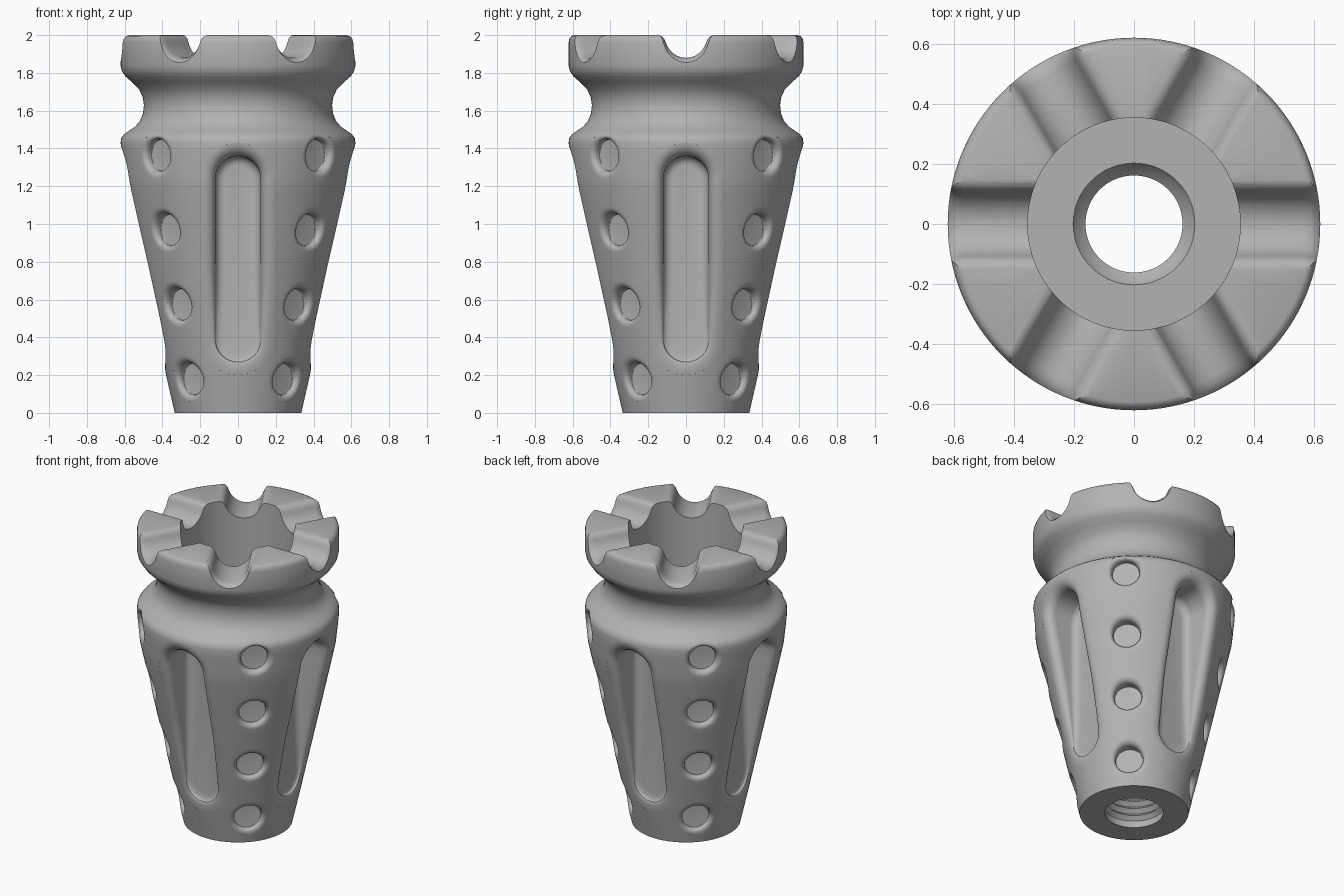
import bpy, bmesh
from math import sin, cos, pi, sqrt, radians

if "Cube" in bpy.data.objects:
    bpy.data.objects.remove(bpy.data.objects["Cube"])

grey = bpy.data.materials.new("plain_grey")
grey.use_nodes = True
grey.diffuse_color = (0.45, 0.45, 0.45, 1)
grey.node_tree.nodes["Principled BSDF"].inputs["Base Color"].default_value = grey.diffuse_color

# Tapered body (radius, height), then the waist groove and collar
TAPER = [(.335, 0), (.383, .21), (.468, .6), (.555, 1.0), (.602, 1.22), (.619, 1.38),
         (.622, 1.43), (.618, 1.455), (.603, 1.475), (.575, 1.495), (.545, 1.515)]
COLLAR = [(.518, 1.547), (.503, 1.587), (.498, 1.63), (.504, 1.67), (.522, 1.71),
          (.56, 1.75), (.595, 1.78), (.615, 1.81), (.622, 1.84), (.622, 1.96),
          (.618, 1.98), (.608, 1.994), (.594, 2)]


def taper_radius(z):
    for (r0, z0), (r1, z1) in zip(TAPER, TAPER[1:]):
        if z <= z1:
            return r0 + (r1 - r0) * (z - z0) / (z1 - z0)
    return TAPER[-1][0]


def surface(x, z):
    return sqrt(taper_radius(z) ** 2 - x * x)


def make_object(name, bm):
    bmesh.ops.recalc_face_normals(bm, faces=bm.faces)
    mesh = bpy.data.meshes.new(name)
    bm.to_mesh(mesh)
    bm.free()
    mesh.materials.append(grey)
    obj = bpy.data.objects.new(name, mesh)
    bpy.context.collection.objects.link(obj)
    return obj


def bridge(bm, a, b):
    for i in range(len(a)):
        j = (i + 1) % len(a)
        bm.faces.new((a[i], a[j], b[j], b[i]))


def loft(bm, sections, angle):
    """Closed loft of (radial, sideways, height) sections, turned about z."""
    c, s = cos(angle), sin(angle)
    rings = [[bm.verts.new((u * c - x * s, u * s + x * c, z)) for u, x, z in sec]
             for sec in sections]
    for a, b in zip(rings, rings[1:]):
        bridge(bm, a, b)
    bm.faces.new(rings[0])
    bm.faces.new(rings[-1])


def outline(radius, low, high):
    """Upright stadium, or a circle when low equals high."""
    arc, steps = 16, 14 if high > low else 1
    pts = [(radius * cos(pi * i / arc), high + radius * sin(pi * i / arc))
           for i in range(arc + 1)]
    pts += [(-radius, high + (low - high) * i / steps) for i in range(1, steps)]
    first = 0 if high > low else 1
    last = arc + 1 if high > low else arc
    pts += [(-radius * cos(pi * i / arc), low - radius * sin(pi * i / arc))
            for i in range(first, last)]
    pts += [(radius, low + (high - low) * i / steps) for i in range(1, steps)]
    return pts


def recess(bm, angle, low, high, radius, fillet, floor, corner):
    """Cutter with a rounded floor edge and a mouth that follows the taper."""
    # Both roundings are squeezed where the recess runs shallow
    squeeze = [min(1, max(.1, (surface(x, z) - floor) / (corner + fillet) * .95))
               for x, z in outline(radius, low, high)]
    sections = []
    for i in range(6):
        t = pi / 2 * i / 5
        sections.append([(floor + corner * (1 - cos(t)) * k, x, z) for k, (x, z) in
                         zip(squeeze, outline(radius - corner * (1 - sin(t)), low, high))])
    for i in range(8):
        t = pi / 2 * i / 7
        sections.append([(surface(x, z) - fillet * (1 - sin(t)) * k, x, z) for k, (x, z) in
                         zip(squeeze, outline(radius + fillet * (1 - cos(t)), low, high))])
    rim = outline(radius + fillet * 1.15, low, high)
    sections.append([(surface(x, z) + .03, x, z) for x, z in rim])
    sections.append([(.9, x, z) for x, z in rim])
    loft(bm, sections, angle)


def crown_notch(bm, angle):
    """Round-bottomed radial cutter, flared at the outer rim."""
    half = [(.11 * cos(radians(a)), -.01 + .11 * sin(radians(a)))
            for a in range(-80, -19, 10)]
    half += [(.108, -.036), (.114, -.022), (.124, -.01), (.138, -.002), (.154, .001), (.16, .1)]
    shape = [(-x, z) for x, z in reversed(half)] + [(0, -.12)] + half
    stations = [(.25, 1), (.57, 1), (.595, 1.04), (.612, 1.12), (.625, 1.24), (.75, 1.5)]
    loft(bm, [[(u, x * k, 2 + z * (k if z < 0 else 1)) for x, z in shape]
              for u, k in stations], angle)


# Main turned body with upper chamber and threaded lower bore
profile = []
for (r0, z0), (r1, z1) in zip(TAPER, TAPER[1:]):
    n = max(1, round((z1 - z0) / .06))
    profile += [(r0 + (r1 - r0) * i / n, z0 + (z1 - z0) * i / n) for i in range(n)]
profile += [TAPER[-1]] + COLLAR
profile += [(.355, 2), (.355, 1.2), (.355, .42), (.203, .42), (.19, .4)]
for i in range(7):
    profile += [(.162, .375 - .05 * i), (.188, .35 - .05 * i)]
profile.append((.18, 0))

bm = bmesh.new()
SEGMENTS = 128
columns = [[bm.verts.new((r * cos(2 * pi * s / SEGMENTS), r * sin(2 * pi * s / SEGMENTS), z))
            for r, z in profile] for s in range(SEGMENTS)]
for s in range(SEGMENTS):
    bridge(bm, columns[s], columns[(s + 1) % SEGMENTS])
body = make_object("fluted_body", bm)

# Four flutes, four columns of shallow round dimples, six crown notches
bm = bmesh.new()
for q in range(4):
    recess(bm, q * pi / 2, .39, 1.24, .12, .07, .363, .05)
    for z in (.18, .575, .97, 1.365):
        recess(bm, (q + .5) * pi / 2, z, z, .085, .035, taper_radius(z) - .055, .004)
for n in range(6):
    crown_notch(bm, n * pi / 3)
cutter = make_object("recess_cutter", bm)
cutter.hide_render = True

# Cut the recesses and finish with smooth shading
cut = body.modifiers.new("recesses", "BOOLEAN")
cut.operation = "DIFFERENCE"
cut.solver = "EXACT"
cut.object = cutter
bpy.ops.object.select_all(action="DESELECT")
bpy.context.view_layer.objects.active = body
body.select_set(True)
bpy.ops.object.modifier_apply(modifier=cut.name)
bpy.data.objects.remove(cutter)
bpy.ops.object.shade_smooth_by_angle(angle=radians(35))
